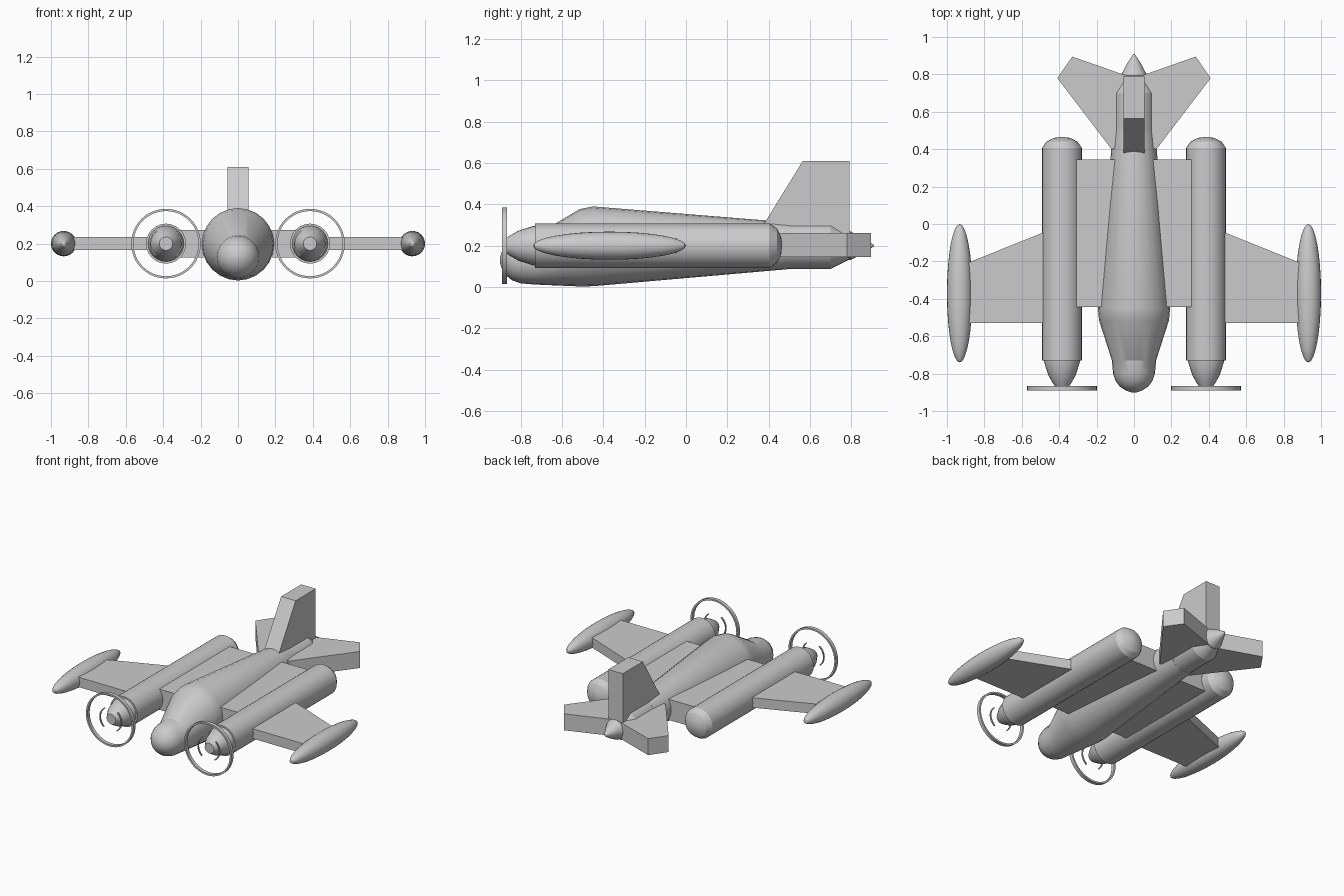
import bpy, bmesh
from math import sin, cos, pi, radians

if "Cube" in bpy.data.objects:
    bpy.data.objects.remove(bpy.data.objects["Cube"])


def finish(name, bm, smooth=True):
    bmesh.ops.recalc_face_normals(bm, faces=bm.faces)
    mesh = bpy.data.meshes.new(name)
    bm.to_mesh(mesh)
    bm.free()
    ob = bpy.data.objects.new(name, mesh)
    bpy.context.collection.objects.link(ob)
    if smooth:
        bpy.ops.object.select_all(action='DESELECT')
        ob.select_set(True)
        bpy.context.view_layer.objects.active = ob
        bpy.ops.object.shade_smooth_by_angle(angle=radians(25))
    return ob


def loft(name, x, sections, sides=24):
    """Round body along y; each section is (y, centre z, radius)."""
    bm = bmesh.new()
    rings = [[bm.verts.new((x + r * cos(2 * pi * i / sides), y, z + r * sin(2 * pi * i / sides)))
              for i in range(sides)] for y, z, r in sections]
    for a, b in zip(rings, rings[1:]):
        for i in range(sides):
            j = (i + 1) % sides
            bm.faces.new((a[i], a[j], b[j], b[i]))
    bm.faces.new(rings[0])
    bm.faces.new(rings[-1])
    return finish(name, bm)


def slab(name, outline, offset):
    """Flat-sided solid: an outline of 3D points pushed along an offset."""
    bm = bmesh.new()
    face = bm.faces.new([bm.verts.new(p) for p in outline])
    new = bmesh.ops.extrude_face_region(bm, geom=[face])['geom']
    bmesh.ops.translate(bm, vec=offset, verts=[v for v in new if isinstance(v, bmesh.types.BMVert)])
    return finish(name, bm, False)


def band(name, x, y0, y1, r_in, r_out, start=0, sweep=360, steps=48):
    """Thin hoop, or part of one, facing along y."""
    bm = bmesh.new()
    closed = sweep == 360
    loops = []
    for i in range(steps if closed else steps + 1):
        a = radians(start + sweep * i / steps)
        loops.append([bm.verts.new((x + r * cos(a), y, 0.2 + r * sin(a)))
                      for r, y in ((r_in, y0), (r_out, y0), (r_out, y1), (r_in, y1))])
    for i in range(steps):
        a, b = loops[i], loops[(i + 1) % len(loops)]
        for k in range(4):
            m = (k + 1) % 4
            bm.faces.new((a[k], a[m], b[m], b[k]))
    if not closed:
        bm.faces.new(loops[0])
        bm.faces.new(loops[-1])
    return finish(name, bm)


# Fuselage with rounded nose and tapering rear
loft("fuselage", 0, [(-0.9, 0.13, 0.015), (-0.89, 0.13, 0.045), (-0.87, 0.13, 0.075),
                     (-0.84, 0.13, 0.098), (-0.80, 0.13, 0.112), (-0.73, 0.13, 0.118),
                     (-0.515, 0.19, 0.187), (-0.45, 0.197, 0.193), (0.5, 0.2, 0.113)])
# Tail boom and end cone
loft("tail_boom", 0, [(0.38, 0.2, 0.112), (0.7, 0.2, 0.112), (0.8, 0.2, 0.062)])
loft("tail_cone", 0, [(0.77, 0.2, 0.06), (0.795, 0.2, 0.07), (0.86, 0.2, 0.036), (0.91, 0.2, 0.003)])

# Vertical fin
slab("vertical_fin", [(-0.057, y, z) for y, z in
                      ((0.38, 0.31), (0.565, 0.61), (0.79, 0.61), (0.79, 0.2), (0.38, 0.2))], (0.114, 0, 0))

for s, side in ((-1, "left"), (1, "right")):
    cx = s * 0.385
    # Tailplane
    slab(side + "_tailplane", [(s * x, y, 0.145) for x, y in
                               ((0, 0.4), (0.12, 0.4), (0.41, 0.78), (0.33, 0.895), (0.06, 0.80), (0, 0.78))],
         (0, 0, 0.117))
    # Thick inner wing and thin tapered outer wing
    slab(side + "_inner_wing", [(s * x, y, 0.125) for x, y in
                                ((0, -0.445), (0.385, -0.445), (0.385, 0.345), (0, 0.345))], (0, 0, 0.147))
    slab(side + "_outer_wing", [(s * x, y, 0.165) for x, y in
                                ((0.385, -0.53), (0.92, -0.53), (0.92, -0.22), (0.385, -0.005))], (0, 0, 0.07))
    # Engine nacelle with nose cowl and domed rear
    loft(side + "_nacelle", cx, [(-0.73, 0.2, 0.107), (0.405, 0.2, 0.107), (0.44, 0.2, 0.083),
                                 (0.46, 0.2, 0.045), (0.465, 0.2, 0.01)])
    loft(side + "_cowl", cx, [(-0.72, 0.2, 0.096), (-0.74, 0.2, 0.095), (-0.81, 0.2, 0.073),
                              (-0.85, 0.2, 0.05), (-0.872, 0.2, 0.036)])
    # Propeller hoop and the short arcs inside it
    band(side + "_propeller_hoop", cx, -0.89, -0.865, 0.174, 0.186)
    for k, start in enumerate((125, 305)):
        band(f"{side}_propeller_arc_{k + 1}", cx, -0.882, -0.872, 0.08, 0.087, start, 105, 12)
    # Wing tip pod
    bm = bmesh.new()
    bmesh.ops.create_uvsphere(bm, u_segments=24, v_segments=16, radius=1)
    # poles turned to lie along y
    for v in bm.verts:
        px, py, pz = v.co
        v.co = (s * 0.932 + 0.068 * px, -0.37 + 0.37 * pz, 0.2 + 0.068 * py)
    finish(side + "_tip_pod", bm)
